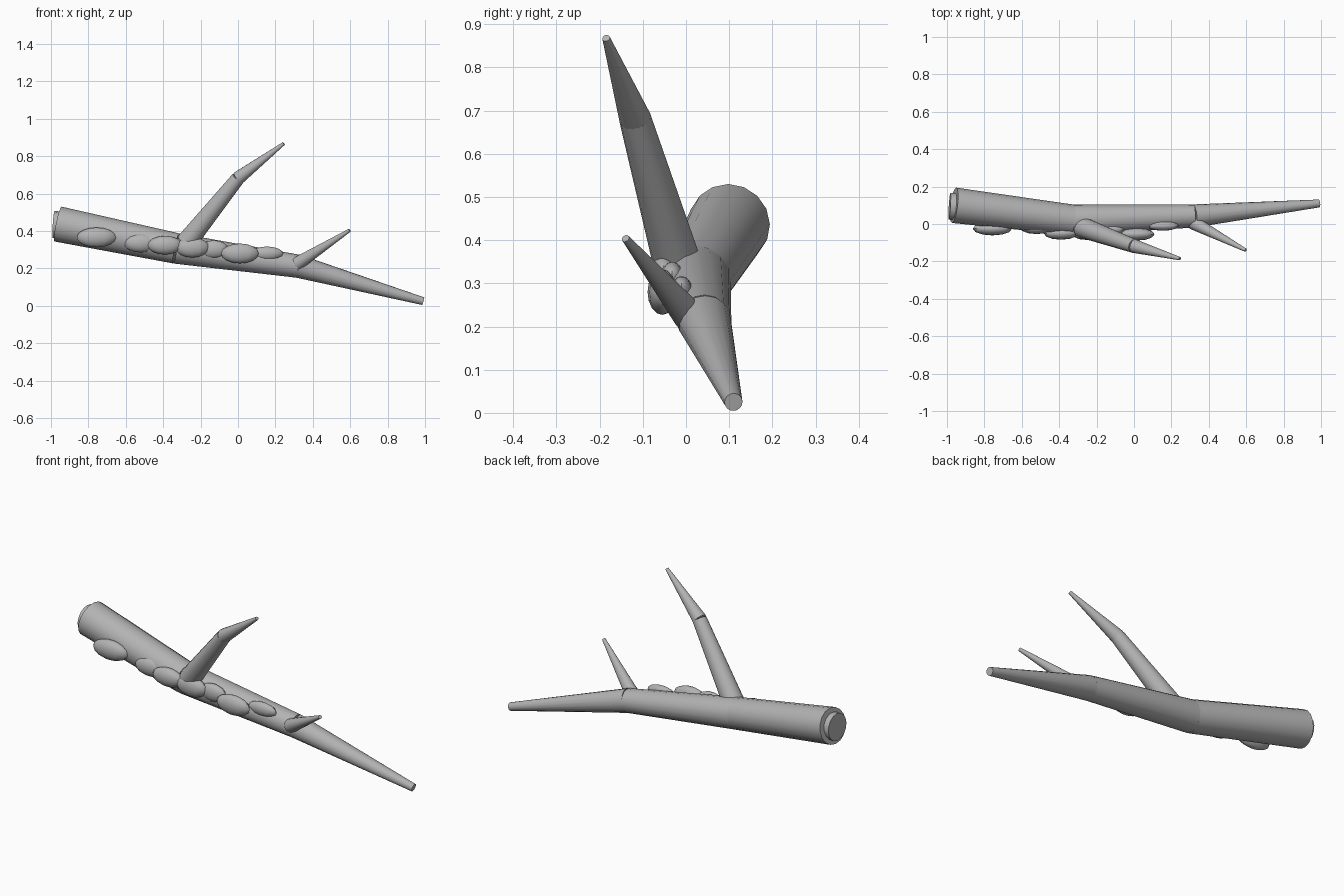
import bpy
import math
from mathutils import Vector

old = bpy.data.objects.get("Cube")
if old:
    bpy.data.objects.remove(old, do_unlink=True)

bark = bpy.data.materials.new("bark_grey")
bark.use_nodes = True
colour = (0.45, 0.45, 0.45, 1)
bark.diffuse_color = colour
bark.node_tree.nodes["Principled BSDF"].inputs["Base Color"].default_value = colour


def finish(name):
    obj = bpy.context.object
    obj.name = name
    obj.data.materials.append(bark)
    bpy.ops.object.shade_smooth_by_angle(angle=math.radians(40))
    return obj


def limb(name, start, end, r1, r2, sides=16):
    """Tapered round section between two points."""
    a, b = Vector(start), Vector(end)
    bpy.ops.mesh.primitive_cone_add(
        vertices=sides, radius1=r1, radius2=r2, depth=(b - a).length,
        location=(a + b) / 2,
        rotation=(b - a).to_track_quat('Z', 'Y').to_euler())
    return finish(name)


# Main stem, thick end to tip
butt, bend, fork, tip = ((-0.962, 0.10, 0.437), (-0.33, 0.022, 0.307),
                         (0.32, 0.043, 0.212), (0.99, 0.11, 0.025))
limb("stem_base", butt, bend, 0.095, 0.082)
limb("stem_middle", bend, fork, 0.082, 0.062)
limb("stem_tip", fork, tip, 0.062, 0.021)

# Cut face on the thick end
limb("cut_face", (-0.955, 0.093, 0.433), (-0.986, 0.095, 0.435), 0.072, 0.072)

# Side branch with a bend
elbow = (0.0, -0.118, 0.682)
limb("branch_lower", (-0.277, -0.018, 0.338), elbow, 0.056, 0.037)
limb("branch_upper", elbow, (0.245, -0.185, 0.868), 0.037, 0.009)

# Small twig
limb("twig", (0.318, 0.006, 0.226), (0.597, -0.14, 0.404), 0.037, 0.009)

# Moss clumps along the front: centre, then half sizes
clumps = [
    ((-0.757, -0.025, 0.366), (0.105, 0.036, 0.053)),
    ((-0.52, -0.02, 0.335), (0.09, 0.034, 0.050)),
    ((-0.39, -0.05, 0.324), (0.092, 0.034, 0.050)),
    ((-0.245, -0.052, 0.312), (0.09, 0.034, 0.054)),
    ((-0.13, -0.032, 0.302), (0.08, 0.03, 0.048)),
    ((0.01, -0.055, 0.280), (0.10, 0.034, 0.053)),
    ((0.155, -0.01, 0.280), (0.085, 0.026, 0.037)),
]
for i, (centre, size) in enumerate(clumps):
    bpy.ops.mesh.primitive_uv_sphere_add(segments=12, ring_count=8, radius=1,
                                         location=centre)
    bpy.context.object.scale = size
    bpy.ops.object.transform_apply(location=False, rotation=False, scale=True)
    finish("moss_clump_%d" % (i + 1))
